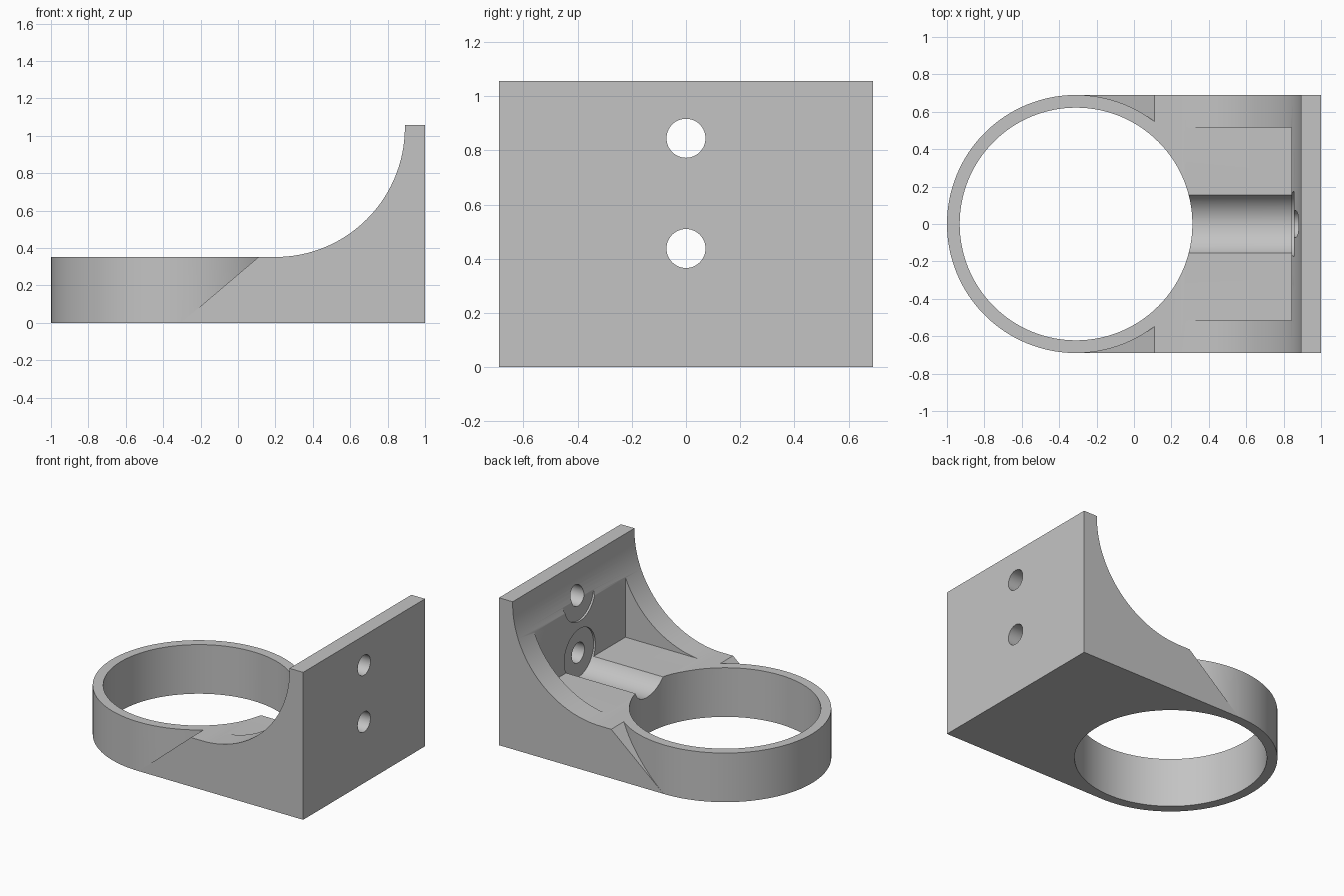
import bpy, bmesh, math
from mathutils import Matrix

old = bpy.data.objects.get("Cube")
if old:
    bpy.data.objects.remove(old, do_unlink=True)

grey = bpy.data.materials.new("plain grey")
grey.use_nodes = True
COLOUR = (0.55, 0.55, 0.55, 1)
grey.diffuse_color = COLOUR
grey.node_tree.nodes["Principled BSDF"].inputs["Base Color"].default_value = COLOUR

RING_X, RING_R, BORE_R, BASE_H = -0.31, 0.69, 0.622, 0.352
TOP, HALF_W = 1.057, 0.69
HOLES = (0.438, 0.845)


def finish(name, bm):
    bmesh.ops.recalc_face_normals(bm, faces=bm.faces)
    mesh = bpy.data.meshes.new(name)
    bm.to_mesh(mesh)
    bm.free()
    mesh.materials.append(grey)
    ob = bpy.data.objects.new(name, mesh)
    bpy.context.collection.objects.link(ob)
    return ob


def cylinder(name, r, length, centre, along_x=False, segments=96):
    bm = bmesh.new()
    turn = Matrix.Rotation(math.pi / 2, 4, 'Y') if along_x else Matrix()
    bmesh.ops.create_cone(bm, cap_ends=True, segments=segments, radius1=r, radius2=r,
                          depth=length, matrix=Matrix.Translation(centre) @ turn)
    return finish(name, bm)


def box(name, x0, x1, half_y, z0, z1):
    bm = bmesh.new()
    size = Matrix.Diagonal((x1 - x0, 2 * half_y, z1 - z0, 1))
    bmesh.ops.create_cube(bm, size=1, matrix=Matrix.Translation(
        ((x0 + x1) / 2, 0, (z0 + z1) / 2)) @ size)
    return finish(name, bm)


def extrude_profile(name, points, half_y):
    bm = bmesh.new()
    face = bm.faces.new([bm.verts.new((x, -half_y, z)) for x, z in points])
    out = bmesh.ops.extrude_face_region(bm, geom=[face])
    verts = [v for v in out["geom"] if isinstance(v, bmesh.types.BMVert)]
    bmesh.ops.translate(bm, verts=verts, vec=(0, 2 * half_y, 0))
    return finish(name, bm)


def combine(target, other, operation):
    mod = target.modifiers.new(operation, 'BOOLEAN')
    mod.operation, mod.object, mod.solver = operation, other, 'EXACT'
    bpy.ops.object.select_all(action='DESELECT')
    bpy.context.view_layer.objects.active = target
    target.select_set(True)
    bpy.ops.object.modifier_apply(modifier=mod.name)
    bpy.data.objects.remove(other, do_unlink=True)


# Wall and base, with a concave quarter-round and a sloped front end
R = 0.692
arc = [(0.2 + R * math.sin(a), BASE_H + R - R * math.cos(a))
       for a in (math.pi / 2 * i / 40 for i in range(41))]
profile = [(-0.305, 0), (1, 0), (1, TOP), (arc[-1][0], TOP)] + arc[::-1] + [(0.11, BASE_H)]
bracket = extrude_profile("ring_bracket", profile, HALF_W)

# Ring
ring = cylinder("ring", RING_R, BASE_H, (RING_X, 0, BASE_H / 2), segments=128)
combine(bracket, ring, 'UNION')
combine(bracket, cylinder("bore", BORE_R, 2, (RING_X, 0, 0.2), segments=128), 'DIFFERENCE')

# Pocket between the side ribs
combine(bracket, box("pocket", 0.15, 0.842, 0.516, BASE_H + 0.004, 1.5), 'DIFFERENCE')

# Screw holes with wide clearance for the heads
for z in HOLES:
    combine(bracket, cylinder("clearance", 0.176, 0.756, (0.478, 0, z), True), 'DIFFERENCE')
    combine(bracket, cylinder("screw_hole", 0.072, 1, (1, 0, z), True, 48), 'DIFFERENCE')

bpy.ops.object.select_all(action='DESELECT')
bracket.select_set(True)
bpy.context.view_layer.objects.active = bracket
bpy.ops.object.shade_smooth_by_angle(angle=math.radians(25))
